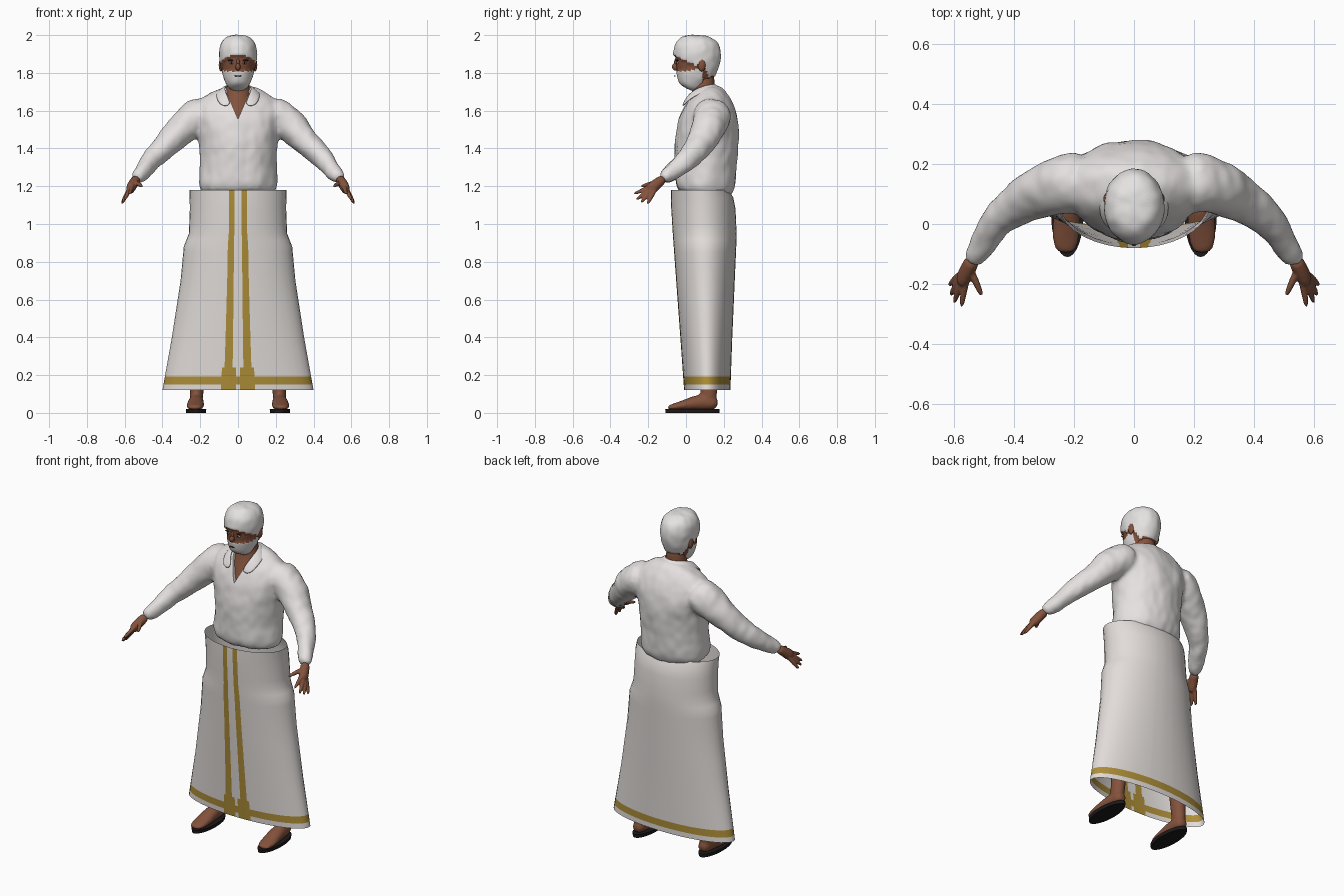
import bpy, bmesh, math
from mathutils import Vector, noise

cube = bpy.data.objects.get("Cube")
if cube:
    bpy.data.objects.remove(cube)


def material(name, rgb):
    m = bpy.data.materials.new(name)
    m.use_nodes = True
    m.diffuse_color = (*rgb, 1)
    m.node_tree.nodes["Principled BSDF"].inputs["Base Color"].default_value = (*rgb, 1)
    return m


SHIRT = material("shirt white", (0.78, 0.75, 0.74))
CLOTH = material("wrap white", (0.76, 0.72, 0.70))
GOLD = material("gold trim", (0.42, 0.27, 0.04))
SKIN = material("brown skin", (0.23, 0.085, 0.045))
SHADE = material("dark brown", (0.06, 0.02, 0.012))
HAIR = material("white hair", (0.78, 0.76, 0.75))
BLACK = material("sandal black", (0.012, 0.01, 0.01))


def tube(bm, rings, segs=16, side=1):
    """Closed loft through rings of (x, y, z, radius_u, radius_v)."""
    pts = [Vector(r[:3]) for r in rings]
    loops = []
    for i, r in enumerate(rings):
        d = (pts[min(i + 1, len(pts) - 1)] - pts[max(i - 1, 0)]).normalized()
        u = Vector((1, 0, 0))
        u = (u - d * d.dot(u)).normalized()
        v = d.cross(u)
        loop = []
        for k in range(segs):
            a = math.tau * k / segs
            p = pts[i] + u * r[3] * math.cos(a) + v * r[4] * math.sin(a)
            loop.append(bm.verts.new((p.x * side, p.y, p.z)))
        loops.append(loop)
    for a, b in zip(loops, loops[1:]):
        for k in range(segs):
            n = (k + 1) % segs
            bm.faces.new((a[k], a[n], b[n], b[k]))
    bm.faces.new(loops[0])
    bm.faces.new(loops[-1])


def finish(bm, name, mats, fix=True):
    if fix:
        bmesh.ops.recalc_face_normals(bm, faces=bm.faces[:])
    me = bpy.data.meshes.new(name)
    bm.to_mesh(me)
    bm.free()
    ob = bpy.data.objects.new(name, me)
    bpy.context.collection.objects.link(ob)
    for m in mats:
        me.materials.append(m)
    me.polygons.foreach_set("use_smooth", [True] * len(me.polygons))
    return ob


def modify(ob, kind, apply=True, **settings):
    mod = ob.modifiers.new(kind.title(), kind)
    for key, value in settings.items():
        setattr(mod, key, value)
    if apply:
        bpy.context.view_layer.objects.active = ob
        bpy.ops.object.modifier_apply(modifier=mod.name)


def fuse(ob, voxel, rounds):
    modify(ob, "SUBSURF", levels=1)
    modify(ob, "REMESH", mode="VOXEL", voxel_size=voxel, use_smooth_shade=True)
    modify(ob, "SMOOTH", factor=0.5, iterations=rounds)


def spans(rows):
    """Rows of (z, front y, back y, half width) to upright rings."""
    return [(0, (f + b) / 2, z, w, (b - f) / 2) for z, f, b, w in rows]


def ball(name, mat, centre, size, mirror=True):
    bm = bmesh.new()
    bmesh.ops.create_uvsphere(bm, u_segments=16, v_segments=10, radius=1)
    for v in bm.verts:
        v.co = Vector(centre) + Vector(c * s for c, s in zip(v.co, size))
    ob = finish(bm, name, [mat])
    if mirror:
        modify(ob, "MIRROR", use_mirror_merge=False)
    return ob


def interp(table, t):
    for a, b in zip(table, table[1:]):
        if t <= b[0]:
            f = max(0, (t - a[0]) / (b[0] - a[0]))
            return [p + (q - p) * f for p, q in zip(a, b)]
    return list(table[-1])


# Shirt: torso and sleeves fused, with soft folds
bm = bmesh.new()
tube(bm, spans([(1.14, -.05, .235, .195), (1.20, -.062, .262, .215), (1.30, -.058, .272, .2),
                (1.42, -.06, .282, .208), (1.50, -.052, .285, .222), (1.58, -.03, .275, .24),
                (1.64, -.004, .245, .228), (1.69, .015, .21, .165), (1.725, .035, .165, .08)]), 24)
for s in (1, -1):
    tube(bm, [(.15, .14, 1.59, .09, .1), (.22, .14, 1.575, .1, .105), (.29, .12, 1.51, .09, .095),
              (.37, .08, 1.425, .07, .075), (.44, .03, 1.355, .058, .065),
              (.50, -.055, 1.285, .048, .05), (.545, -.135, 1.232, .04, .04)], 16, s)
shirt = finish(bm, "shirt", [SHIRT])
fuse(shirt, 0.013, 4)
bm = bmesh.new()
bm.from_mesh(shirt.data)
bm.normal_update()
for v in bm.verts:
    p = v.co
    fold = noise.noise((p.x * 11, p.y * 9, p.z * 6)) + .5 * noise.noise((p.x * 25, p.y * 20, p.z * 17))
    v.co = p + v.normal * .007 * fold
bm.to_mesh(shirt.data)
bm.free()

# Open neckline
bm = bmesh.new()
wedge = [bm.verts.new(p) for p in ((0, -.2, 1.555), (.066, -.2, 1.71), (.066, -.2, 1.8),
                                   (-.066, -.2, 1.8), (-.066, -.2, 1.71))]
out = bmesh.ops.extrude_face_region(bm, geom=[bm.faces.new(wedge)])
for v in out["geom"]:
    if isinstance(v, bmesh.types.BMVert):
        v.co.y = .06
cutter = finish(bm, "neckline_cutter", [])
cutter.hide_render = True
modify(shirt, "BOOLEAN", operation="DIFFERENCE", object=cutter)
bpy.data.objects.remove(cutter)
bpy.context.view_layer.objects.active = shirt
shirt.select_set(True)
bpy.ops.object.shade_smooth_by_angle(angle=math.radians(50))

# Collar: folded strip around the neck
inner = [(.028, -.018, 1.625), (.058, .008, 1.685), (.07, .06, 1.722), (.06, .125, 1.74), (0, .16, 1.742)]
outer = [(.09, -.022, 1.618), (.118, .025, 1.665), (.118, .085, 1.695), (.085, .165, 1.705), (0, .2, 1.7)]
bm = bmesh.new()
rows = [[bm.verts.new(p) for p in edge] for edge in (inner, outer)]
for k in range(len(inner) - 1):
    bm.faces.new((rows[0][k], rows[0][k + 1], rows[1][k + 1], rows[1][k]))
collar = finish(bm, "collar", [SHIRT])
modify(collar, "MIRROR")
modify(collar, "SOLIDIFY", thickness=.014, offset=0)
modify(collar, "SUBSURF", levels=2)

# Neck and chest
bm = bmesh.new()
tube(bm, spans([(1.5, -.034, .2, .09), (1.58, -.012, .19, .09), (1.64, .01, .17, .085),
                (1.69, .03, .155, .07), (1.74, .038, .152, .056), (1.82, .035, .15, .055)]))
modify(finish(bm, "neck", [SKIN]), "SUBSURF", levels=2)

# Head with hair and beard raised from the skin
bm = bmesh.new()
tube(bm, spans([(1.722, -.03, .04, .03), (1.735, -.046, .07, .052), (1.765, -.054, .11, .068),
                (1.80, -.056, .145, .08), (1.85, -.057, .168, .088), (1.90, -.06, .178, .093),
                (1.945, -.052, .17, .088), (1.975, -.025, .148, .068), (1.991, .015, .11, .038)]), 32)
head = finish(bm, "head", [SKIN, HAIR])
modify(head, "SUBSURF", levels=2)
hairline = [(-.1, 1.9), (-.05, 1.892), (-.02, 1.876), (.05, 1.842), (.09, 1.85), (.115, 1.785), (.3, 1.785)]
bm = bmesh.new()
bm.from_mesh(head.data)
bm.normal_update()
lift = {}
for f in bm.faces:
    c = f.calc_center_median()
    hair = c.z > interp(hairline, c.y)[1]
    beard = c.y < .085 and c.z < 1.809 + .2 * max(0, c.y)
    f.material_index = int(hair or beard)
    for v in f.verts:
        lift[v] = max(lift.get(v, 0), .01 if hair else .005 if beard else 0)
for v, h in lift.items():
    v.co += v.normal * h * (1 + .35 * noise.noise(v.co * 28))
bm.to_mesh(head.data)
bm.free()

# Face details
ball("nose", SKIN, (0, -.056, 1.832), (.013, .018, .02), False)
ball("nose_bridge", SKIN, (0, -.053, 1.855), (.009, .01, .022), False)
ball("mouth", SHADE, (0, -.06, 1.784), (.02, .004, .003), False)
ball("ears", SKIN, (.09, .083, 1.842), (.012, .02, .034))
ball("eyes", HAIR, (.034, -.045, 1.852), (.012, .006, .005))
ball("pupils", BLACK, (.034, -.049, 1.852), (.005, .004, .005))
ball("eyebrows", SHADE, (.036, -.045, 1.866), (.02, .007, .0045))

# Hands: wrist, four fingers and thumb
fingers = [((.565, -.212, 1.187), (.575, -.278, 1.158)), ((.58, -.207, 1.172), (.6, -.265, 1.127)),
           ((.588, -.195, 1.162), (.612, -.24, 1.112)), ((.592, -.18, 1.152), (.617, -.205, 1.105)),
           ((.528, -.19, 1.213), (.506, -.24, 1.198))]
bm = bmesh.new()
for s in (1, -1):
    tube(bm, [(.535, -.115, 1.242, .027, .027), (.55, -.145, 1.222, .027, .027),
              (.566, -.175, 1.193, .027, .034), (.576, -.2, 1.175, .02, .03)], 12, s)
    for knuckle, tip in fingers:
        k, t = Vector(knuckle), Vector(tip)
        tube(bm, [(.55, -.145, 1.222, .014, .014), (*k, .013, .013),
                  (*k.lerp(t, .55), .0105, .0105), (*t, .007, .007)], 10, s)
fuse(finish(bm, "hands", [SKIN]), 0.005, 2)

# Wrapped cloth: open flared tube with gold border and front stripes
profile = [(.12, -.01, .235, .4), (.4, -.03, .245, .35), (.7, -.052, .258, .304), (.88, -.065, .266, .287),
           (.95, -.07, .268, .26), (1.08, -.078, .262, .255), (1.14, -.08, .25, .256), (1.18, -.08, .228, .256)]
levels = [.12, .15, .192, .24, .32, .4, .5, .6, .7, .79, .85, .88, .915, .95, 1.0, 1.08, 1.14, 1.18]
cols = [0, .025, .075, .188, .225, .35, .5, .65, .78, .88, .95, .988]
quarter = [math.asin(f) for f in cols]
angles = quarter + [math.pi / 2] + [math.pi - a for a in reversed(quarter)]
angles += [math.tau - a for a in reversed(angles[1:-1])]
bm = bmesh.new()
grid = []
for z in levels:
    _, front, back, w = interp(profile, z)
    grid.append([bm.verts.new((w * math.sin(a), (front + back) / 2 - (back - front) / 2 * math.cos(a), z))
                 for a in angles])
n = len(angles)
for i in range(len(levels) - 1):
    for k in range(n):
        f = bm.faces.new((grid[i][k], grid[i][(k + 1) % n], grid[i + 1][(k + 1) % n], grid[i + 1][k]))
        column = min(k, n - 1 - k)
        border = i == 1
        stripe = column == 2
        flare = i < 3 and 1 <= column <= 3
        f.material_index = int(border or stripe or flare)
finish(bm, "wrap_skirt", [CLOTH, GOLD], False)

# Legs and feet
bm = bmesh.new()
for s in (1, -1):
    tube(bm, [(.222, .12, .04, .036, .042), (.22, .12, .1, .036, .045), (.212, .122, .2, .04, .046),
              (.195, .125, .38, .058, .06), (.17, .115, .55, .06, .06), (.13, .1, .95, .09, .09)], 16, s)
    tube(bm, [(.22, .17, .045, .025, .022), (.22, .14, .055, .038, .042), (.222, .07, .058, .042, .045),
              (.225, 0, .042, .048, .03), (.228, -.06, .032, .047, .019), (.226, -.1, .027, .03, .011)], 16, s)
fuse(finish(bm, "legs", [SKIN]), 0.009, 2)

# Sandal soles
bm = bmesh.new()
for s in (1, -1):
    tube(bm, [(.222, .034, 0, .052, .142), (.222, .034, .02, .054, .144)], 32, s)
sandals = finish(bm, "sandals", [BLACK])
sandals.data.polygons.foreach_set("use_smooth", [False] * len(sandals.data.polygons))
